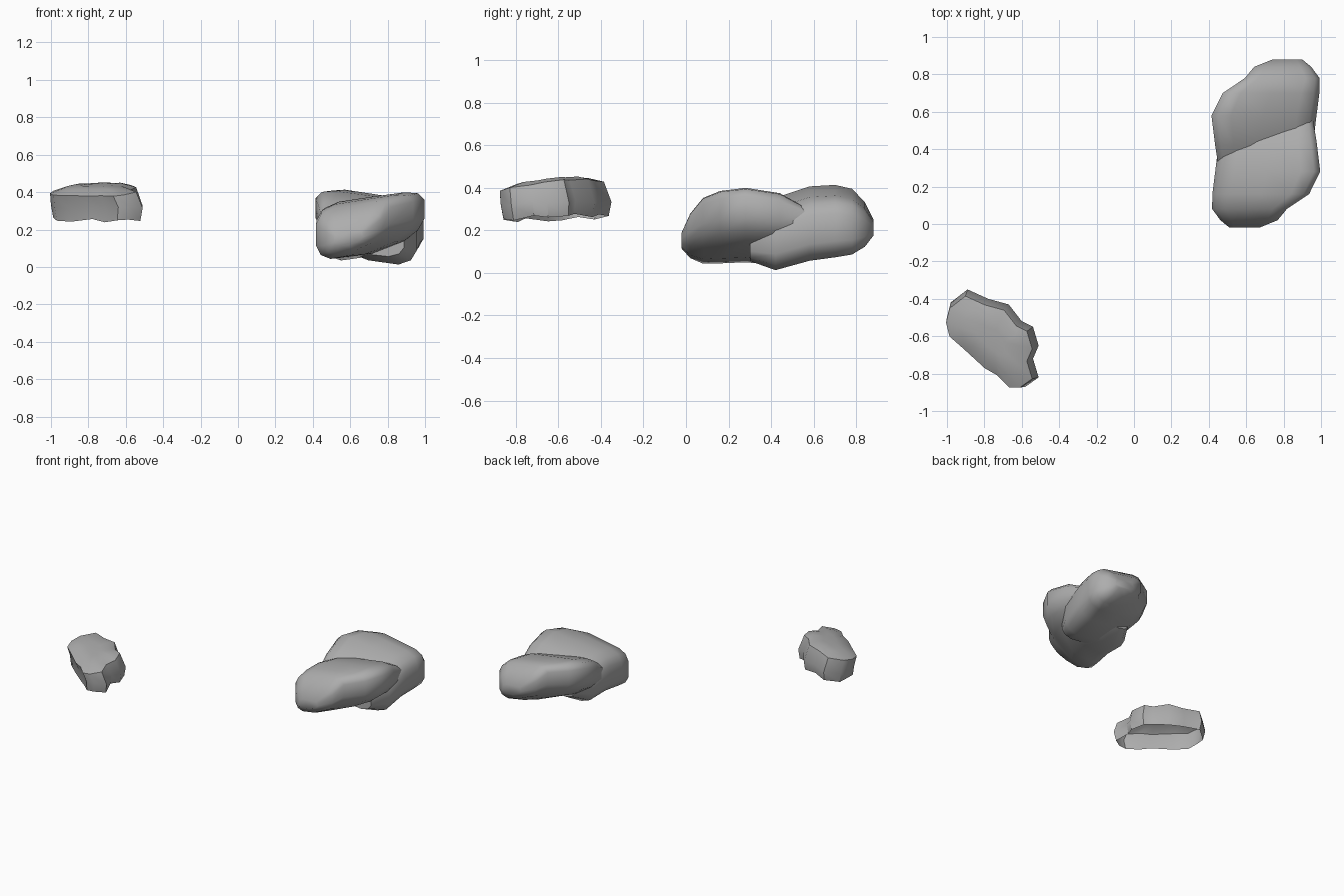
import bpy
import bmesh
from math import cos, sin, pi, radians, copysign

cube = bpy.data.objects.get("Cube")
if cube:
    bpy.data.objects.remove(cube, do_unlink=True)

# Plain grey stone
stone = bpy.data.materials.new("grey_stone")
stone.use_nodes = True
colour = (0.42, 0.42, 0.42, 1)
stone.diffuse_color = colour
stone.node_tree.nodes["Principled BSDF"].inputs["Base Color"].default_value = colour


def finish(bm, name, angle):
    """Turn a bmesh into a smooth-shaded stone object."""
    mesh = bpy.data.meshes.new(name)
    bm.to_mesh(mesh)
    bm.free()
    mesh.materials.append(stone)
    obj = bpy.data.objects.new(name, mesh)
    bpy.context.collection.objects.link(obj)
    bpy.ops.object.select_all(action="DESELECT")
    obj.select_set(True)
    bpy.context.view_layer.objects.active = obj
    bpy.ops.object.shade_smooth_by_angle(angle=radians(angle))
    return obj


def bridge(bm, lower, upper):
    """Join two rings of equal length with a band of quads."""
    count = len(lower)
    for i in range(count):
        j = (i + 1) % count
        bm.faces.new((lower[i], lower[j], upper[j], upper[i]))


# Boulder slices along y: y, left, right, bottom, top
boulder_slices = [
    (-0.02, 0.51, 0.67, 0.11, 0.18),
    (0.02, 0.46, 0.77, 0.06, 0.25),
    (0.08, 0.415, 0.82, 0.03, 0.31),
    (0.16, 0.415, 0.94, 0.03, 0.34),
    (0.28, 0.43, 1.0, 0.035, 0.355),
    (0.44, 0.45, 0.98, 0.02, 0.33),
    (0.56, 0.52, 0.96, 0.09, 0.28),
]
pair_x, pair_y = 0.705, 0.43


def boulder(name, turn, sink=0, pitch=0, sides=14, squareness=0.58):
    """Loft the rounded slices; turn -1 swings the boulder half way round.
    The right end is raised, above and below."""
    bm = bmesh.new()
    rings = []
    for y, left, right, bottom, top in boulder_slices:
        ring = []
        scale = min(1, (top - bottom) / 0.3)
        dy = (y - pair_y) * turn
        for k in range(sides):
            a = 2 * pi * (k + 0.5) / sides
            u = copysign(abs(cos(a)) ** squareness, cos(a))
            v = copysign(abs(sin(a)) ** squareness, sin(a))
            across = ((1 + u) / 2) ** 2 * scale
            low = bottom + 0.15 * across
            high = top + 0.08 * across
            dx = ((left + right + u * (right - left)) / 2 - pair_x) * turn
            z = (low + high) / 2 + v * (high - low) / 2 - sink + pitch * dy
            ring.append(bm.verts.new((pair_x + dx, pair_y + dy, z)))
        rings.append(ring)
    for first, second in zip(rings, rings[1:]):
        bridge(bm, first, second)
    bm.faces.new(rings[0])
    bm.faces.new(rings[-1])
    bmesh.ops.recalc_face_normals(bm, faces=bm.faces)
    return finish(bm, name, 50)


# Two matching boulders, interlocked end to end
boulder("front_boulder", 1)
boulder("rear_boulder", -1, sink=0.02, pitch=0.18)

# Small hollow rock: a lumpy wall under a tilted cap, open below
outline = [
    (-1.0, -0.5), (-0.98, -0.42), (-0.89, -0.35), (-0.78, -0.4),
    (-0.67, -0.43), (-0.6, -0.52), (-0.54, -0.55), (-0.51, -0.65),
    (-0.54, -0.72), (-0.51, -0.82), (-0.58, -0.87), (-0.64, -0.87),
    (-0.71, -0.8), (-0.78, -0.76), (-0.9, -0.65), (-0.98, -0.58),
]
mid_x, mid_y = -0.75, -0.61
bm = bmesh.new()


def wall_ring(size, shift, height, slope, wobble=0):
    """Scaled copy of the outline on a plane climbing to the back and right."""
    ring = []
    for i, (x, y) in enumerate(outline):
        dx, dy = (x - mid_x) * size, (y - mid_y) * size
        z = height + slope * (0.6 * dx + 0.8 * dy) + wobble * cos(i * 2.4)
        ring.append(bm.verts.new((mid_x + dx - shift, mid_y + dy - shift, z)))
    return ring


rings = [
    wall_ring(0.95, 0, 0.257, 0.08, 0.01),
    wall_ring(1.0, 0, 0.325, 0.06, 0.01),
    wall_ring(0.94, 0.02, 0.405, 0.2),
    wall_ring(0.65, 0.015, 0.43, 0.18),
    wall_ring(0.3, 0.01, 0.437, 0.15),
]
for first, second in zip(rings, rings[1:]):
    bridge(bm, first, second)
bm.faces.new(rings[-1])
bmesh.ops.recalc_face_normals(bm, faces=bm.faces)
if sum(f.normal.z * f.calc_area() for f in bm.faces) < 0:
    bmesh.ops.reverse_faces(bm, faces=bm.faces)
finish(bm, "small_hollow_rock", 40)
